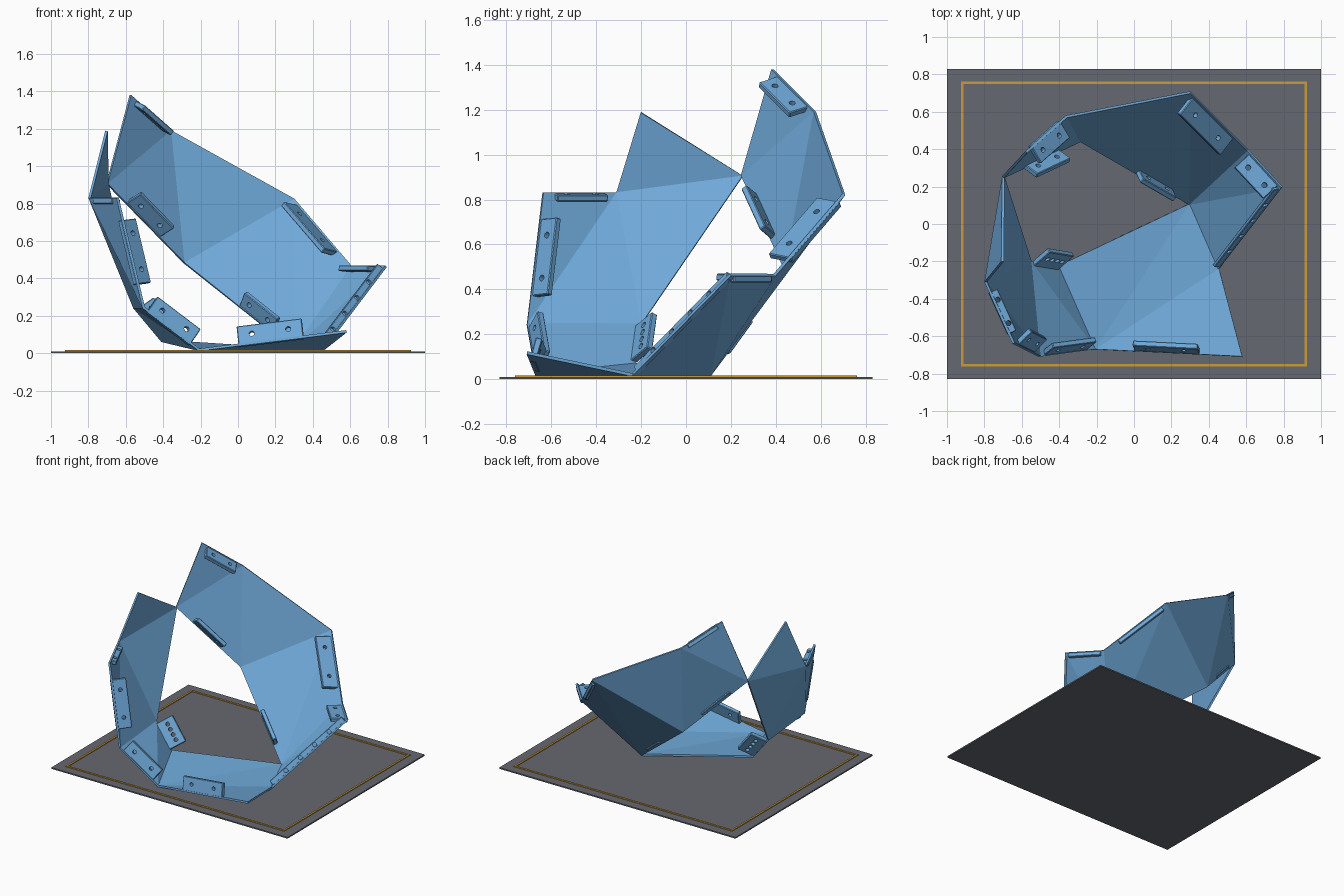
import bpy, bmesh
from mathutils import Vector, Matrix

if "Cube" in bpy.data.objects:
    bpy.data.objects.remove(bpy.data.objects["Cube"])


def material(name, rgb):
    m = bpy.data.materials.new(name)
    m.diffuse_color = (*rgb, 1)
    m.use_nodes = True
    m.node_tree.nodes["Principled BSDF"].inputs["Base Color"].default_value = m.diffuse_color
    return m


BLUE = material("panel blue", (0.16, 0.40, 0.70))
GREY = material("base grey", (0.13, 0.14, 0.16))
GOLD = material("border gold", (0.60, 0.33, 0.04))

CENTRE = Vector((0, 0, 0.7))
# Corners of the faceted shell
P = {k: Vector(v) for k, v in {
    "peak": (-0.58, 0.39, 1.38), "pinch": (-0.705, 0.255, 0.905), "ridge": (-0.365, 0.58, 1.19),
    "notch": (-0.29, 0.45, 0.48), "back": (0.30, 0.71, 0.82), "hub": (0.30, 0.11, 0.012),
    "side_back": (0.61, 0.40, 0.46), "side": (0.795, 0.20, 0.46), "foot": (0.455, -0.24, 0.012),
    "lip": (0.58, -0.71, 0.11), "heel": (-0.21, -0.67, 0.012), "step": (-0.41, -0.225, 0.06),
    "knee": (-0.56, -0.20, 0.24), "corner": (-0.51, -0.71, 0.24), "wall": (-0.80, -0.31, 0.83),
    "shoulder": (-0.65, -0.64, 0.83), "spike": (-0.71, -0.20, 1.19)}.items()}


def obj_from(name, bm, mat):
    me = bpy.data.meshes.new(name)
    bm.to_mesh(me)
    bm.free()
    me.materials.append(mat)
    o = bpy.data.objects.new(name, me)
    bpy.context.collection.objects.link(o)
    return o


def shell(name, tris):
    """Thin folded sheet whose facets all face away from the centre."""
    bm = bmesh.new()
    vs = {}
    for t in tris:
        a, b, c = (P[k] for k in t)
        if (b - a).cross(c - a).dot((a + b + c) / 3 - CENTRE) < 0:
            t = t[::-1]
        for k in t:
            if k not in vs:
                vs[k] = bm.verts.new(P[k])
        bm.faces.new([vs[k] for k in t])
    o = obj_from(name, bm, BLUE)
    s = o.modifiers.new("thickness", "SOLIDIFY")
    s.thickness, s.offset = 0.014, -1
    return o


shell("back_shell", [
    ("pinch", "peak", "ridge"), ("pinch", "ridge", "notch"), ("notch", "ridge", "back"),
    ("notch", "back", "hub"), ("hub", "back", "side_back"), ("hub", "side_back", "side"),
    ("hub", "side", "foot")])
shell("floor_shell", [
    ("hub", "foot", "heel"), ("foot", "lip", "heel"), ("hub", "heel", "step"),
    ("step", "heel", "knee"), ("knee", "heel", "corner")])
shell("left_shell", [
    ("knee", "corner", "wall"), ("corner", "wall", "shoulder"),
    ("pinch", "wall", "knee"), ("spike", "pinch", "wall")])


def tab(name, p, q, r, t0, t1, width=0.11, tilt=0.38, holes=(0.22, 0.78), th=0.03):
    """Drilled flange along edge p-q of facet p-q-r, standing inward."""
    p, q, r = P[p], P[q], P[r]
    e = (q - p).normalized()
    m = (r - p) - (r - p).dot(e) * e
    m.normalize()
    n = e.cross(m)
    if n.dot(CENTRE - (p + q + r) / 3) < 0:
        n = -n
    w = (n + tilt * m).normalized()
    d = e.cross(w)
    if d.dot(m) < 0:
        e, p, q, t0, t1 = -e, q, p, 1 - t1, 1 - t0
        d = -d
    length = (q - p).length * (t1 - t0)
    start = p.lerp(q, t0)
    frame = Matrix((e, w, d)).transposed()

    def place(x, y, z):
        return Matrix.Translation(start + frame @ Vector((x, y, z))) @ frame.to_4x4()

    bm = bmesh.new()
    bmesh.ops.create_cube(bm, size=1, matrix=place(length / 2, width / 2, th / 2)
                          @ Matrix.Diagonal((length, width, th, 1)))
    bmesh.ops.bevel(bm, geom=bm.edges[:], offset=0.004, segments=1, affect="EDGES")
    o = obj_from(name, bm, BLUE)
    if not holes:
        return
    bm = bmesh.new()
    for h in holes:
        bmesh.ops.create_cone(bm, cap_ends=True, segments=16, radius1=0.014, radius2=0.014,
                              depth=0.1, matrix=place(h * length, width * 0.55, th / 2))
    cut = obj_from(name + "_drill", bm, BLUE)
    cut.hide_render = True
    b = o.modifiers.new("holes", "BOOLEAN")
    b.object, b.operation, b.solver = cut, "DIFFERENCE", "EXACT"
    bpy.context.view_layer.objects.active = o
    bpy.ops.object.modifier_apply(modifier=b.name)
    bpy.data.objects.remove(cut)


# Joining flanges on the open edges
tab("peak_tab", "peak", "ridge", "pinch", 0.14, 0.86)
tab("back_tab", "back", "side_back", "hub", 0.08, 0.78, 0.13, 0.8)
tab("side_tab", "side_back", "side", "hub", 0.08, 0.92, 0.12, 0.8)
tab("foot_tab", "foot", "side", "hub", 0.03, 0.97, 0.05, 0.2, (0.2, 0.4, 0.6, 0.8), 0.02)
tab("notch_tab", "pinch", "notch", "ridge", 0.25, 0.68, 0.11, 0.4)
tab("hub_tab", "notch", "hub", "back", 0.5, 0.8, 0.10, 0.4)
tab("lip_tab", "heel", "lip", "foot", 0.27, 0.71, 0.11, 0.1)
tab("corner_tab", "corner", "heel", "knee", 0.08, 0.85)
tab("shoulder_tab", "corner", "shoulder", "wall", 0.22, 0.80)
tab("wall_tab", "shoulder", "wall", "corner", 0.15, 0.83, 0.05, 0.38)
tab("step_tab", "knee", "step", "heel", 0.08, 0.95, 0.13, -0.35, (0.2, 0.4, 0.6, 0.8))


def slab(name, x, y, sx, sy, z0, z1, mat):
    bm = bmesh.new()
    bmesh.ops.create_cube(bm, size=1, matrix=Matrix.Translation((x, y, (z0 + z1) / 2))
                          @ Matrix.Diagonal((sx, sy, z1 - z0, 1)))
    return obj_from(name, bm, mat)


# Base plate and its border line
slab("base_plate", 0, 0, 2, 1.66, 0, 0.01, GREY)
for s in (-1, 1):
    slab("border_long", 0, s * 0.755, 1.85, 0.014, 0.008, 0.016, GOLD)
    slab("border_short", s * 0.918, 0, 0.014, 1.52, 0.008, 0.016, GOLD)
